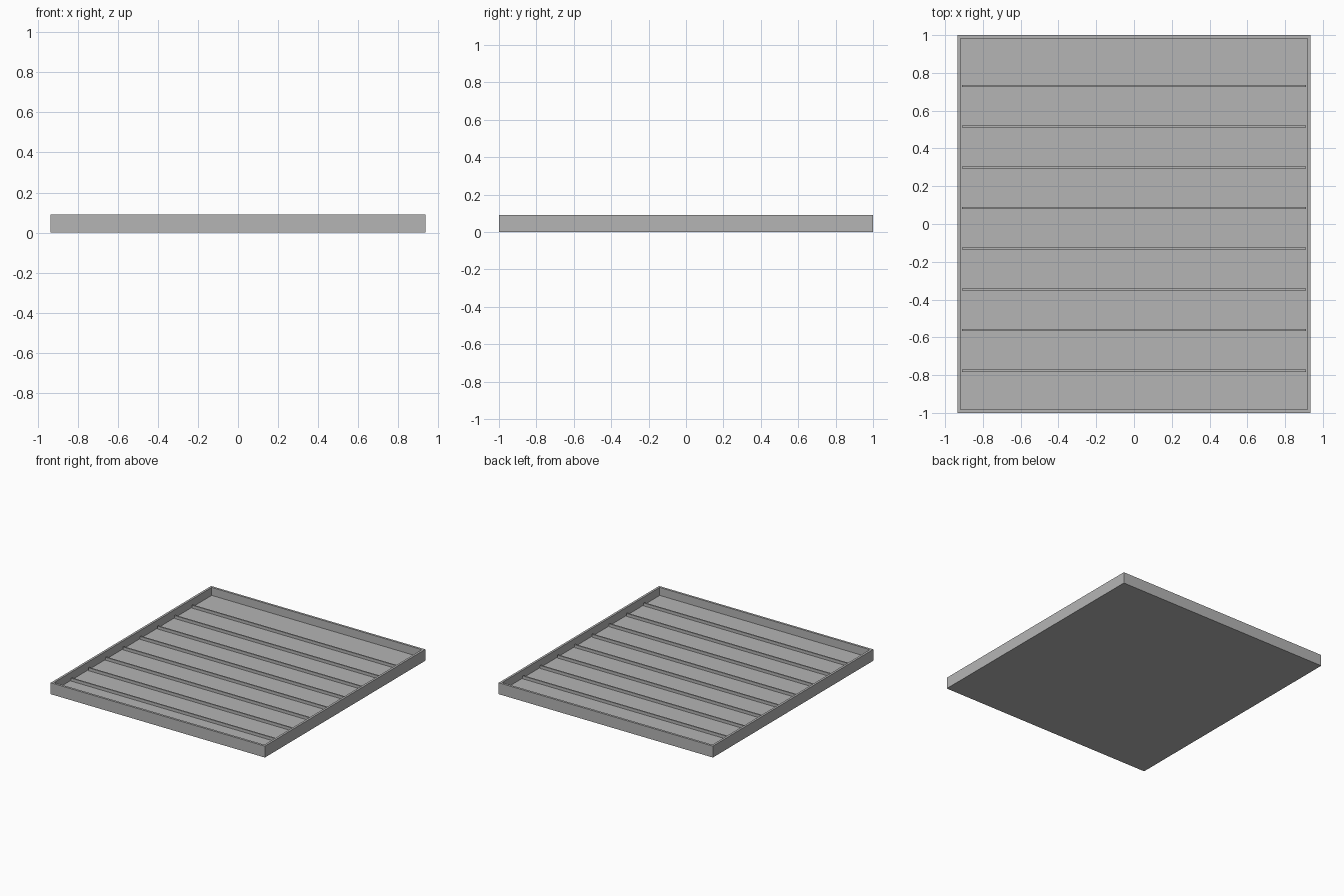
import bpy
import bmesh

cube = bpy.data.objects.get("Cube")
if cube:
    bpy.data.objects.remove(cube, do_unlink=True)

# Single grey colour
GREY = (0.46, 0.46, 0.46, 1.0)
grey = bpy.data.materials.new("plain grey")
grey.use_nodes = True
grey.diffuse_color = GREY
grey.node_tree.nodes["Principled BSDF"].inputs["Base Color"].default_value = GREY

HALF_X, HALF_Y, HEIGHT = 0.935, 1.0, 0.09
WALL, FLOOR = 0.025, 0.027
RIB_WIDTH, RIB_TOP = 0.011, 0.05
FIRST_RIB, RIB_STEP, RIB_COUNT = -0.777, 0.2154, 8


def finish(name, bm):
    mesh = bpy.data.meshes.new(name)
    bm.to_mesh(mesh)
    bm.free()
    mesh.materials.append(grey)
    obj = bpy.data.objects.new(name, mesh)
    bpy.context.collection.objects.link(obj)
    return obj


def box_mesh(low, high):
    bm = bmesh.new()
    bmesh.ops.create_cube(bm, size=1)
    for v in bm.verts:
        v.co = [(a + b) / 2 + c * (b - a) for a, b, c in zip(low, high, v.co)]
    return bm


# Shallow tray: inset the top face and sink it to the floor
bm = box_mesh((-HALF_X, -HALF_Y, 0), (HALF_X, HALF_Y, HEIGHT))
bm.normal_update()
top = max(bm.faces, key=lambda f: f.normal.z)
bmesh.ops.inset_region(bm, faces=[top], thickness=WALL)
well = bmesh.ops.extrude_discrete_faces(bm, faces=[top])["faces"][0]
for v in well.verts:
    v.co.z = FLOOR
bmesh.ops.recalc_face_normals(bm, faces=bm.faces)
finish("tray", bm)

# Low ribs running across the floor from wall to wall
inner_x = HALF_X - WALL
for i in range(RIB_COUNT):
    y = FIRST_RIB + i * RIB_STEP
    rib = box_mesh((-inner_x, y - RIB_WIDTH / 2, FLOOR),
                   (inner_x, y + RIB_WIDTH / 2, RIB_TOP))
    finish(f"floor_rib_{i + 1}", rib)
